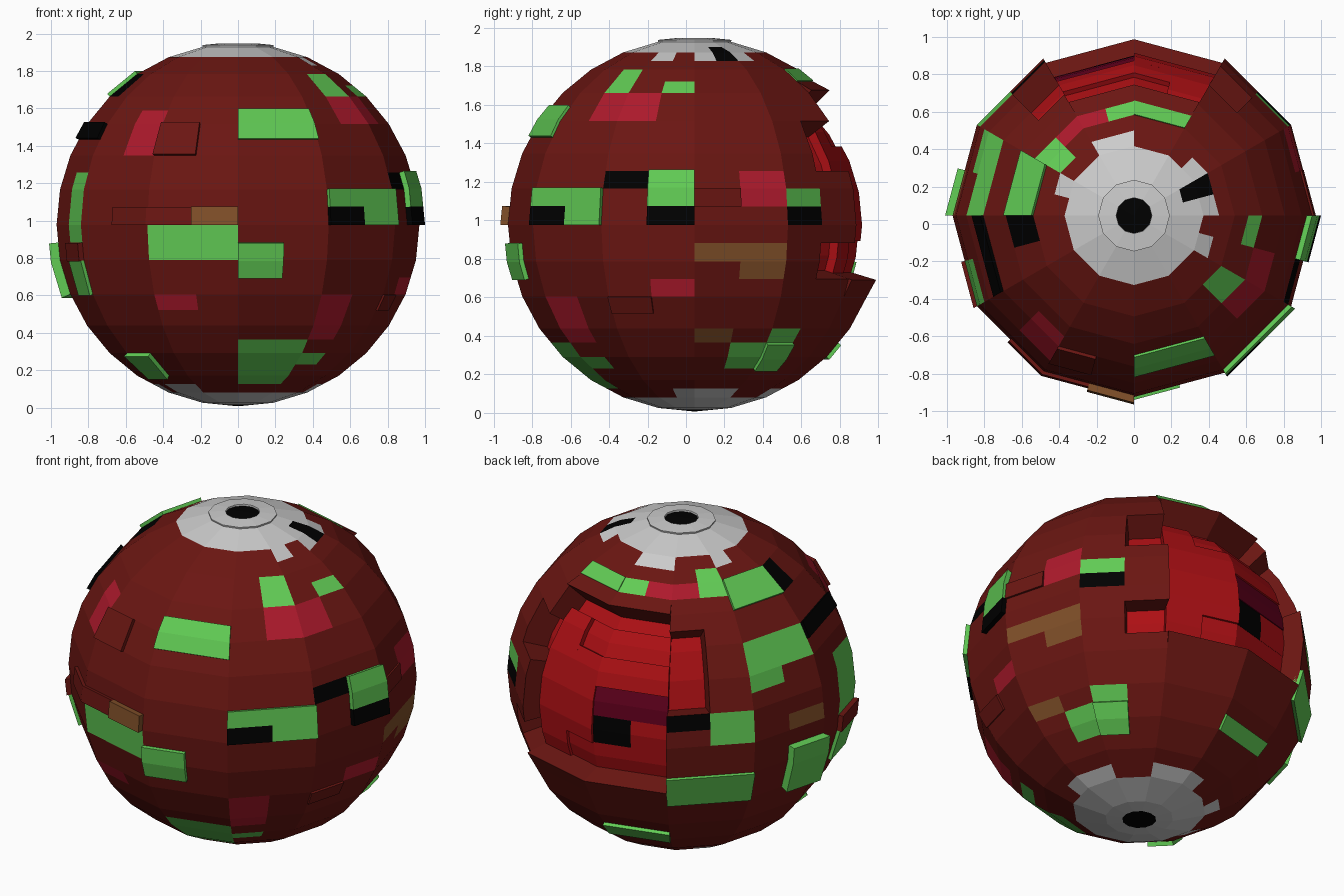
import bpy, bmesh, math, random
from mathutils import Vector

if "Cube" in bpy.data.objects:
    bpy.data.objects.remove(bpy.data.objects["Cube"])

random.seed(4)
CENTRE, R = Vector((0, 0.045, 0.977)), 0.97
MATS = {}


def material(key, r, g, b):
    MATS[key] = bpy.data.materials.new(key + "_paint")
    MATS[key].diffuse_color = (r, g, b, 1)


material("red", 0.145, 0.008, 0.006)
material("green", 0.12, 0.60, 0.09)
material("crimson", 0.42, 0.010, 0.025)
material("black", 0, 0, 0)
material("brown", 0.22, 0.08, 0.022)
material("core", 0.42, 0.005, 0.007)
material("purple", 0.12, 0.0, 0.012)
material("grey", 0.55, 0.55, 0.55)


def corner(c, r):
    """Unit position on a 12-sided, 16-ring ball; sides and rings halved."""
    def node(i, j):
        a, b = math.radians(30 * i), math.radians(11.25 * j)
        return Vector((math.cos(a) * math.cos(b), math.sin(a) * math.cos(b), math.sin(b)))
    i, j, u, v = c // 2, r // 2, (c % 2) / 2, (r % 2) / 2
    low = node(i, j).lerp(node(i + 1, j), u)
    high = node(i, j + 1).lerp(node(i + 1, j + 1), u)
    return low.lerp(high, v)


def block(c0, c1, r0, r1):
    return [(c % 24, r) for c in range(c0, c1 + 1) for r in range(r0, r1 + 1)]


def build(name, cells, lift=0.0, depth=0.03, paint=lambda cell: "red", flare=None):
    """Skin made of grid cells, with its open rim turned inward as walls."""
    bm, seen, slots = bmesh.new(), {}, []

    def vert(c, r):
        p = corner(c, r) * (R + lift + (0.02 if r == flare else 0))
        k = tuple(round(x, 4) + 0.0 for x in p)
        if k not in seen:
            seen[k] = bm.verts.new(CENTRE + p)
        return seen[k]

    for c, r in cells:
        ring = [vert(c, r), vert(c + 1, r), vert(c + 1, r + 1), vert(c, r + 1)]
        face = bm.faces.new(list(dict.fromkeys(ring)))
        color = paint((c, r))
        if color not in slots:
            slots.append(color)
        face.material_index = slots.index(color)
    rim = [e for e in bm.edges if e.is_boundary]
    for g in bmesh.ops.extrude_edge_only(bm, edges=rim)["geom"]:
        if isinstance(g, bmesh.types.BMVert):
            g.co -= (g.co - CENTRE).normalized() * depth
        elif isinstance(g, bmesh.types.BMFace) and "red" in slots:
            g.material_index = slots.index("red")
    bmesh.ops.recalc_face_normals(bm, faces=bm.faces[:])
    me = bpy.data.meshes.new(name)
    bm.to_mesh(me)
    bm.free()
    for s in slots:
        me.materials.append(MATS[s])
    bpy.context.collection.objects.link(bpy.data.objects.new(name, me))


color_of = {}


def patch(color, *span):
    for cell in block(*span):
        color_of[cell] = color


# polar caps with a ragged edge and a black centre
for c in range(24):
    patch("grey", c, c, 11 if random.random() < 0.35 else 12, 14)
    patch("grey", c, c, -15, -12 if random.random() < 0.3 else -13)
patch("black", 0, 23, 15, 15)
patch("black", 0, 23, -16, -16)
patch("black", 1, 1, 11, 12)

# flush patches, front
patch("green", 16, 17, -2, -1)
patch("crimson", 15, 15, 4, 6)
patch("crimson", 16, 16, -5, -5)
patch("crimson", 20, 20, -7, -5)
patch("green", 18, 19, -11, -8)
patch("green", 20, 20, -9, -9)
# flush patches, right
patch("crimson", 21, 22, 6, 7)
patch("green", 21, 21, 8, 9)
patch("green", 23, 23, 8, 8)
patch("black", 22, 22, 2, 2)
patch("crimson", 1, 1, 1, 2)
patch("brown", 0, 1, -2, -2)
patch("brown", 1, 1, -3, -3)
patch("brown", 0, 0, -7, -7)
patch("green", 1, 1, -9, -8)
patch("green", 2, 2, -7, -7)
patch("green", 2, 2, 1, 1)
patch("crimson", 23, 23, -4, -4)
# flush patches, left and upper back
patch("green", 10, 10, 3, 5)
patch("green", 11, 11, 4, 5)
patch("brown", 11, 11, 0, 0)
patch("green", 13, 13, -1, 2)
patch("green", 9, 9, 0, 1)
patch("black", 8, 8, 1, 1)
patch("green", 6, 6, 9, 9)
patch("crimson", 7, 8, 9, 9)
patch("green", 9, 9, 9, 10)
patch("black", 12, 12, 8, 9)
# black strip below each green equator plate
for c in (2, 20, 23):
    patch("black", c, c, 0, 0)

# ball skin with the torn opening at the back
hole = set(block(4, 7, -3, 7) + block(8, 8, 2, 6) + block(3, 3, 3, 5) + block(3, 3, -3, -2))
skin = [cell for cell in block(0, 23, -16, 15) if cell not in hole]
build("ball_shell", skin, 0, 0.17, lambda cell: color_of.get(cell, "red"))

# recessed floor of the opening, then broken layers stepping over it
build("inner_floor", block(3, 8, -3, 7), -0.15, 0.05, lambda cell: "core")
for row in range(-3, 7, 2):
    split = random.choice((5, 6))
    left = {1: "purple", -1: "black"}.get(row, "core")
    build("inner_layer", block(4, split - 1, row, row + 1), -0.10, 0.05, lambda cell: "core")
    build("inner_layer", block(split, 7, row, row + 1), random.uniform(-0.13, -0.1), 0.05,
          lambda cell: left if left != "black" or cell[0] == split else "core")

# grey collar at the top
build("top_collar", block(0, 23, 14, 14), 0.01, 0.03, lambda cell: "grey")


def plate(color, lift, *span):
    """Raised plate; keeps the black strips of the skin beneath it."""
    build(color + "_plate", block(*span), lift, lift + 0.02,
          lambda cell: "black" if color_of.get(cell) == "black" else color)


# raised plates, front and right
plate("green", 0.015, 18, 19, 5, 6)
plate("green", 0.025, 18, 18, -3, -2)
plate("brown", 0.04, 17, 17, 0, 0)
plate("red", 0.02, 15, 16, 0, 0)
plate("red", 0.02, 16, 16, 4, 5)
plate("green", 0.025, 20, 21, 0, 1)
plate("green", 0.03, 23, 23, 0, 2)
plate("red", 0.012, 0, 0, 1, 1)
plate("red", 0.012, 22, 22, -5, -5)
plate("green", 0.02, 2, 2, -9, -8)
# raised plates, back and left
plate("green", 0.006, 4, 5, 9, 9)
plate("green", 0.02, 10, 11, 8, 9)
plate("black", 0.02, 12, 13, 5, 5)
plate("green", 0.05, 11, 11, -4, -2)
plate("green", 0.02, 8, 9, -4, -3)
plate("green", 0.02, 13, 13, -4, -3)
plate("green", 0.025, 14, 14, -10, -9)
plate("green", 0.02, 6, 7, -8, -8)
plate("red", 0.03, 13, 13, -2, -2)

# bent lips above and below the opening
build("upper_lip", block(4, 7, 8, 8), 0.0, 0.15, flare=8)
build("lower_lip", block(4, 7, -4, -4), 0.0, 0.15, flare=-3)

for m in bpy.data.materials:
    if m.users and not m.is_grease_pencil:
        m.use_nodes = True
        m.node_tree.nodes["Principled BSDF"].inputs["Base Color"].default_value = m.diffuse_color
